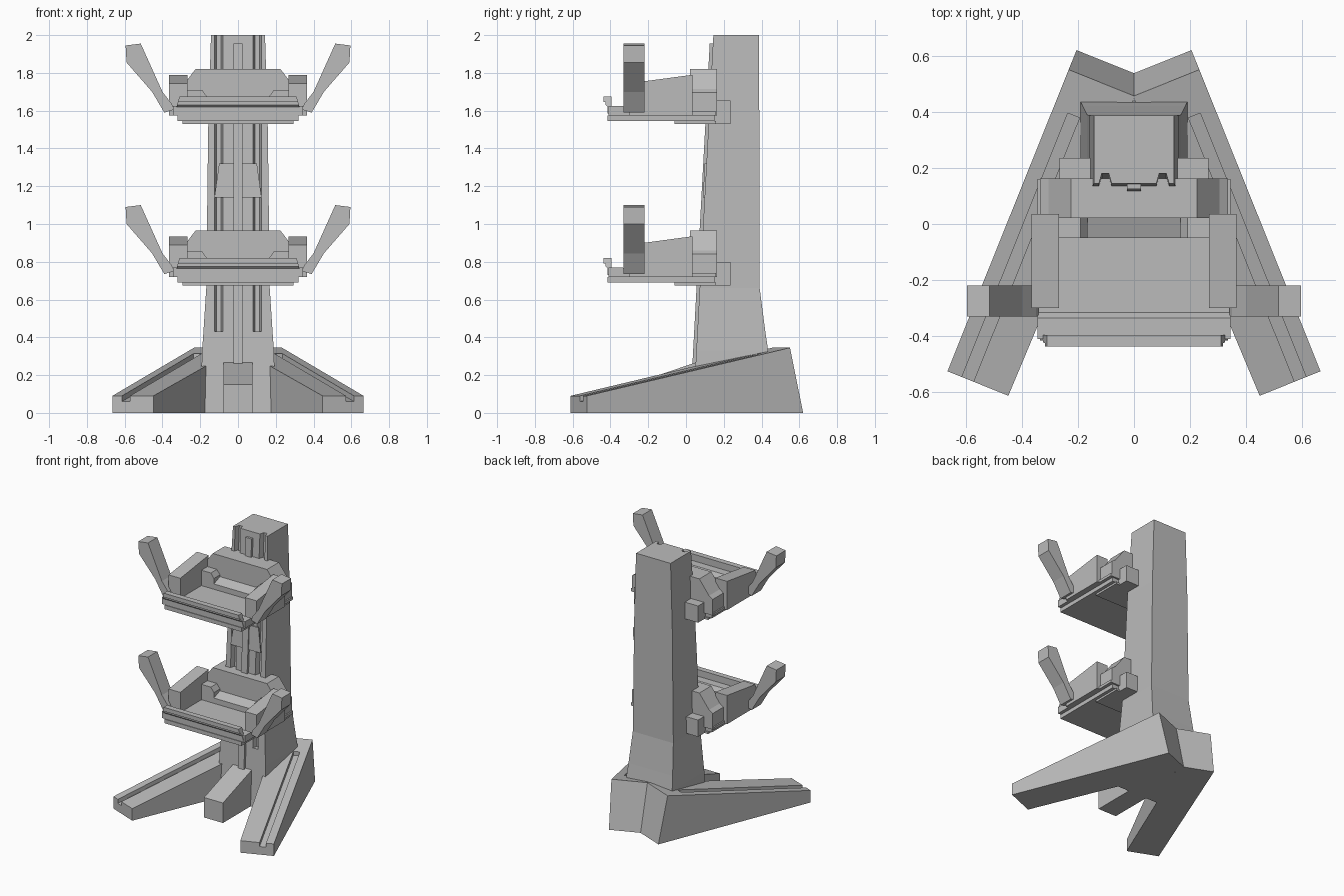
import bpy, bmesh
from mathutils import Vector

cube = bpy.data.objects.get("Cube")
if cube:
    bpy.data.objects.remove(cube, do_unlink=True)

grey = bpy.data.materials.new("plain_grey")
grey.use_nodes = True
COLOUR = (0.5, 0.5, 0.5, 1)
grey.diffuse_color = COLOUR
grey.node_tree.nodes["Principled BSDF"].inputs["Base Color"].default_value = COLOUR


def loft(name, rings):
    """Skin matching rings of points into a closed solid."""
    bm = bmesh.new()
    loops = [[bm.verts.new(p) for p in ring] for ring in rings]
    n = len(loops[0])
    for a, b in zip(loops, loops[1:]):
        for i in range(n):
            j = (i + 1) % n
            bm.faces.new((a[i], a[j], b[j], b[i]))
    bm.faces.new(loops[0])
    bm.faces.new(loops[-1])
    bmesh.ops.recalc_face_normals(bm, faces=bm.faces)
    me = bpy.data.meshes.new(name)
    bm.to_mesh(me)
    bm.free()
    me.materials.append(grey)
    ob = bpy.data.objects.new(name, me)
    bpy.context.collection.objects.link(ob)
    return ob


def prism_x(name, yz, x0, x1, lift=0):
    return loft(name, [[(x, y, z + lift) for y, z in yz] for x in (x0, x1)])


def prism_y(name, xz, y0, y1, lift=0):
    return loft(name, [[(x, y, z + lift) for x, z in xz] for y in (y0, y1)])


def box(name, x, y, z, lift=0):
    return prism_x(name, [(y[0], z[0]), (y[1], z[0]), (y[1], z[1]), (y[0], z[1])],
                   x[0], x[1], lift)


def both(half):
    """Close a right-hand outline with its mirror image."""
    return half + [(-a, b) for a, b in reversed(half)]


def front_y(z):
    return 0.037 + 0.054 * z


# Column: plain foot, then a shaft with two grooves in the front
def section(z, w, back, grooved):
    f = front_y(z)
    half = [(w, back), (w, f)]
    if grooved:
        half += [(0.125, f), (0.115, f + 0.035), (0.09, f + 0.035), (0.08, f)]
    return [(x, y, z) for x, y in both(half)]


loft("column_foot", [section(0, 0.2, 0.44, False), section(0.33, 0.19, 0.435, False),
                     section(0.43, 0.183, 0.42, False)])
loft("column_shaft", [section(0.43, 0.183, 0.42, True), section(0.66, 0.168, 0.39, True),
                      section(1.5, 0.158, 0.388, True), section(2, 0.143, 0.387, True)])

# Centre rail and cover plate follow the leaning front of the column
prism_x("centre_rail", [(front_y(z) + d, z) for z, d in
                        ((0.25, -0.017), (1.955, -0.017), (1.955, 0.03), (0.25, 0.03))],
        -0.025, 0.025)
loft("cover_plate", [[(x, front_y(z) + d, z) for x, z in
                      both([(0.125, 1.14), (0.1, 1.32)])] for d in (-0.009, 0)])

# Pedal block between the legs
prism_x("pedal_block", [(-0.29, 0), (-0.29, 0.15), (0.06, 0.27), (0.06, 0)], -0.078, 0.078)

# Splayed legs with a groove along the top
LENGTH, WIDTH = 1.234, 0.234
along, inward = Vector((0.373, -0.928, 0)), Vector((-0.928, -0.373, 0))


def leg_ring(side, s_bottom, s_top, width, groove):
    h = 0.345 - 0.22 * (s_top - 0.075)
    pts = [(s_bottom, 0, 0), (s_top, 0, h)]
    if groove:
        pts += [(s_top, 0.055, h), (s_top, 0.055, h - 0.03),
                (s_top, 0.1, h - 0.03), (s_top, 0.1, h)]
    pts += [(s_top, width, h), (s_bottom, width, 0)]
    ring = []
    for s, w, z in pts:
        p = Vector((0.205, 0.62, z)) + along * s + inward * w
        ring.append((p.x * side, p.y, p.z))
    return ring


for side, tag in ((1, "left"), (-1, "right")):
    loft(tag + "_heel", [leg_ring(side, 0, 0.075, 0.255, False),
                         leg_ring(side, 0.22, 0.22, 0.25, False)])
    loft(tag + "_leg", [leg_ring(side, 0.22, 0.22, 0.25, True),
                        leg_ring(side, LENGTH, LENGTH, WIDTH, True)])


# Carrier: tray, back wall, cheeks, clamps and raised arms
def carrier(name, lift):
    def part(text):
        return name + "_" + text

    prism_x(part("tray"), [(-0.41, 0.72), (-0.41, 0.77), (-0.335, 0.77), (-0.315, 0.74),
                           (0.16, 0.74), (0.16, 0.72)], -0.345, 0.345, lift)
    box(part("under_tray"), (-0.32, 0.32), (-0.415, 0.15), (0.69, 0.72), lift)
    box(part("under_plate"), (-0.295, 0.295), (-0.06, 0.16), (0.675, 0.69), lift)

    # Front lip with a hooked section
    lip = [(-0.415, 0.73), (-0.415, 0.765), (-0.425, 0.775), (-0.425, 0.79), (-0.437, 0.79),
           (-0.437, 0.82), (-0.395, 0.82), (-0.395, 0.73)]
    loft(part("front_lip"), [[(side * (0.335 - (z - 0.73) * 0.28), y, z + lift)
                              for y, z in lip] for side in (-1, 1)])

    # Back wall with sloping shoulders, and a sill in front of it
    prism_y(part("back_wall"), both([(0.335, 0.72), (0.335, 0.84), (0.305, 0.86),
                                     (0.225, 0.965)]), 0.022, 0.163, lift)
    prism_x(part("sill"), [(-0.05, 0.73), (-0.05, 0.78), (0.03, 0.81), (0.03, 0.73)],
            -0.19, 0.19, lift)

    for side, tag in ((1, "left_"), (-1, "right_")):
        prism_x(part(tag + "cheek"), [(-0.3, 0.72), (-0.3, 0.89), (0.035, 0.935), (0.035, 0.72)],
                side * 0.268, side * 0.365, lift)
        prism_y(part(tag + "knuckle"), [(side * x, z) for x, z in
                                        ((0.165, 0.73), (0.165, 0.82), (0.19, 0.855),
                                         (0.27, 0.855), (0.27, 0.73))], -0.05, 0.025, lift)
        box(part(tag + "clamp"), sorted((side * 0.155, side * 0.265)), (0.1, 0.235),
            (0.675, 0.8), lift)
        arm = [(0.595, 1.09), (0.515, 1.1), (0.4, 0.845), (0.35, 0.78), (0.34, 0.75),
               (0.39, 0.735), (0.455, 0.845), (0.59, 1.0)]
        prism_y(part(tag + "arm"), [(side * x, z) for x, z in arm], -0.33, -0.22, lift)


carrier("lower", 0)
carrier("upper", 0.855)
